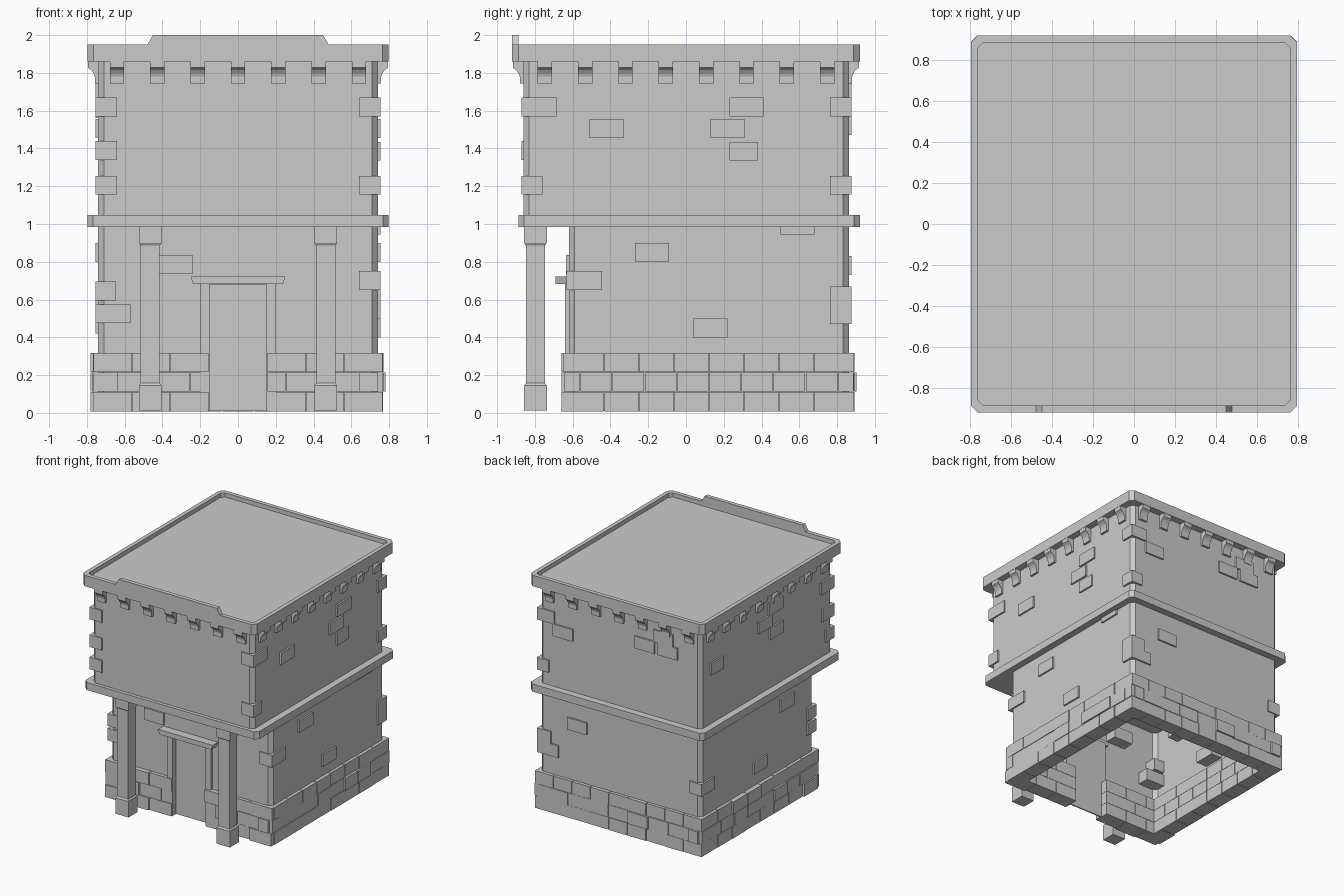
import bpy, bmesh, random

if "Cube" in bpy.data.objects:
    bpy.data.objects.remove(bpy.data.objects["Cube"])
random.seed(4)


def finish(bm, name):
    bmesh.ops.recalc_face_normals(bm, faces=bm.faces)
    me = bpy.data.meshes.new(name)
    bm.to_mesh(me)
    bm.free()
    ob = bpy.data.objects.new(name, me)
    bpy.context.collection.objects.link(ob)
    return ob


def outline(x, y0, y1, c):
    """Rectangle with chamfered corners, seen from above."""
    return [(-x + c, y0), (x - c, y0), (x, y0 + c), (x, y1 - c),
            (x - c, y1), (-x + c, y1), (-x, y1 - c), (-x, y0 + c)]


def loft(bm, sections, cap0=True, cap1=True, closed=True):
    """Skin a list of (plan points, z) sections."""
    rings = [[bm.verts.new((x, y, z)) for x, y in pts] for pts, z in sections]
    n = len(rings[0])
    for a, b in zip(rings, rings[1:]):
        for i in range(n if closed else n - 1):
            j = (i + 1) % n
            bm.faces.new((a[i], a[j], b[j], b[i]))
    if cap0:
        bm.faces.new(rings[0][::-1])
    if cap1:
        bm.faces.new(rings[-1])


def box(bm, x0, x1, y0, y1, z0, z1):
    loft(bm, [([(x0, y0), (x1, y0), (x1, y1), (x0, y1)], z) for z in (z0, z1)])


def prism(bm, pts, axis, a, b):
    """Extrude a (u, z) profile along x or y from a to b."""
    put = (lambda u, z, t: (t, u, z)) if axis == 'x' else (lambda u, z, t: (u, t, z))
    ra, rb = [[bm.verts.new(put(u, z, t)) for u, z in pts] for t in (a, b)]
    n = len(pts)
    bm.faces.new(ra)
    bm.faces.new(rb[::-1])
    for i in range(n):
        bm.faces.new((ra[i], ra[(i + 1) % n], rb[(i + 1) % n], rb[i]))


# wall planes: axis the wall runs along, position, outward sign
WALLS = {'front': ('x', -0.62, -1), 'upper_front': ('x', -0.86, -1), 'back': ('x', 0.862, 1),
         'left': ('y', -0.74, -1), 'right': ('y', 0.74, 1)}


def brick(bm, wall, a0, a1, z0, z1, out=0.014, deep=0.1):
    axis, p, s = WALLS[wall]
    q0, q1 = sorted((p + s * out, p - s * deep))
    if axis == 'x':
        box(bm, a0, a1, q0, q1, z0, z1)
    else:
        box(bm, q0, q1, a0, a1, z0, z1)


# upper storey walls
bm = bmesh.new()
up = outline(0.74, -0.86, 0.862, 0.03)
loft(bm, [(up, 1.03), (up, 1.88)], False, False)
finish(bm, "upper_walls")

# ground storey walls, open at the door, with panel over the door
bm = bmesh.new()
o = outline(0.74, -0.62, 0.862, 0.03)
path = [(0.155, -0.62)] + o[1:] + [o[0], (-0.155, -0.62)]
loft(bm, [(path, 0.01), (path, 1.0)], False, False, closed=False)
over = [(-0.155, -0.62), (0.155, -0.62)]
loft(bm, [(over, 0.68), (over, 1.0)], False, False, closed=False)
finish(bm, "ground_walls")

# door panel set back between the jambs
bm = bmesh.new()
box(bm, -0.16, 0.16, -0.595, -0.585, 0.01, 0.69)
finish(bm, "door")
bm = bmesh.new()
for s in (-1, 1):
    x0, x1 = sorted((s * 0.152, s * 0.2))
    box(bm, x0, x1, -0.64, -0.585, 0.01, 0.69)
box(bm, -0.2, 0.2, -0.64, -0.585, 0.68, 0.69)
finish(bm, "door_jambs")
bm = bmesh.new()
prism(bm, [(-0.238, 0.682), (0.238, 0.682), (0.25, 0.722), (-0.25, 0.722)], 'y', -0.69, -0.6)
finish(bm, "door_lintel")

# floor band between storeys
bm = bmesh.new()
band = outline(0.797, -0.888, 0.92, 0.03)
loft(bm, [(band, 0.985), (band, 1.048)])
finish(bm, "floor_band")

# roof slab with sunken top
bm = bmesh.new()
rim, inner = outline(0.797, -0.92, 0.92, 0.032), outline(0.763, -0.886, 0.886, 0.025)
loft(bm, [(rim, 1.86), (rim, 1.95), (inner, 1.95), (inner, 1.915)])
finish(bm, "roof_slab")
bm = bmesh.new()
prism(bm, [(-0.48, 1.95), (0.48, 1.95), (0.45, 2.0), (-0.45, 2.0)], 'y', -0.92, -0.886)
finish(bm, "front_parapet")

# concave corbels under the roof
bm = bmesh.new()
prof = [(-0.02, 1.865), (0.055, 1.865), (0.055, 1.828), (0.036, 1.815),
        (0.024, 1.797), (0.018, 1.78), (0.018, 1.745), (-0.02, 1.745)]
for s in (-1, 1):
    for i in range(-3, 4):
        x = i * 0.2135
        prism(bm, [(s * (0.862 + u), z) for u, z in prof], 'x', x - 0.038, x + 0.038)
    for i in range(8):
        y = (i - 3.5) * 0.2135
        prism(bm, [(s * (0.74 + u), z) for u, z in prof], 'y', y - 0.038, y + 0.038)
finish(bm, "corbels")

# porch columns with base and capital
for side, s in (("left", -1), ("right", 1)):
    bm = bmesh.new()
    sq = lambda r: [(s * 0.465 + a * r, -0.797 + b * r) for a, b in ((-1, -1), (1, -1), (1, 1), (-1, 1))]
    loft(bm, [(sq(0.06), 0.012), (sq(0.06), 0.145), (sq(0.05), 0.158),
              (sq(0.05), 0.885), (sq(0.06), 0.9), (sq(0.06), 0.99)])
    finish(bm, side + "_porch_column")

# stone base: three courses in running bond
bm = bmesh.new()


def course(wall, a, b, row):
    z = 0.008 + row * 0.104
    n = max(2, round((b - a) / 0.18))
    step = (b - a) / n
    cuts = [a] + [a + step * (i + (0.5 if row % 2 else 0)) for i in range(0 if row % 2 else 1, n)] + [b]
    for c0, c1 in zip(cuts, cuts[1:]):
        out = random.choice((0.024, 0.026, 0.028, 0.03, 0.04))
        brick(bm, wall, c0 + 0.002, c1 - 0.002, z, z + 0.102, out, 0.1)


for row in range(3):
    e = 0.0 if row % 2 else 0.026      # courses alternate ownership of the corner
    f = 0.026 - e
    course('back', -0.74 - e, 0.74 + e, row)
    course('front', -0.74 - e, -0.155, row)
    course('front', 0.155, 0.74 + e, row)
    for w in ('left', 'right'):
        course(w, -0.62 - f, 0.862 + f, row)
finish(bm, "stone_base")

# scattered accent bricks: wall, start, end, bottom z
bm = bmesh.new()
accents = {
    'right': [(-0.872, -0.685, 1.57), (-0.51, -0.33, 1.455), (0.13, 0.31, 1.455), (0.23, 0.41, 1.57),
              (0.23, 0.38, 1.335), (-0.872, -0.76, 1.155), (-0.27, -0.09, 0.8), (0.5, 0.68, 0.945),
              (-0.632, -0.445, 0.65), (0.04, 0.22, 0.4)],
    'left': [(-0.2, -0.02, 1.66), (-0.06, 0.12, 1.56), (-0.2, -0.03, 1.455), (0.58, 0.74, 1.455),
             (-0.872, -0.7, 1.57), (-0.872, -0.76, 1.155), (-0.872, -0.72, 1.34),
             (-0.35, -0.17, 0.8), (0.0, 0.18, 0.42), (0.7, 0.872, 0.5)],
    'back': [(0.6, 0.755, 1.57), (0.43, 0.61, 1.47), (-0.49, -0.31, 1.67), (-0.32, -0.14, 1.57),
             (-0.53, -0.35, 1.57), (0.65, 0.755, 1.155), (0.3, 0.48, 0.73),
             (0.63, 0.755, 0.57), (0.56, 0.755, 0.47)],
    'front': [(-0.755, -0.645, 0.595), (-0.755, -0.57, 0.475), (-0.42, -0.24, 0.735)],
}
for wall, items in accents.items():
    for a0, a1, z in items:
        brick(bm, wall, a0, a1, z, z + 0.1)
finish(bm, "accent_bricks")
